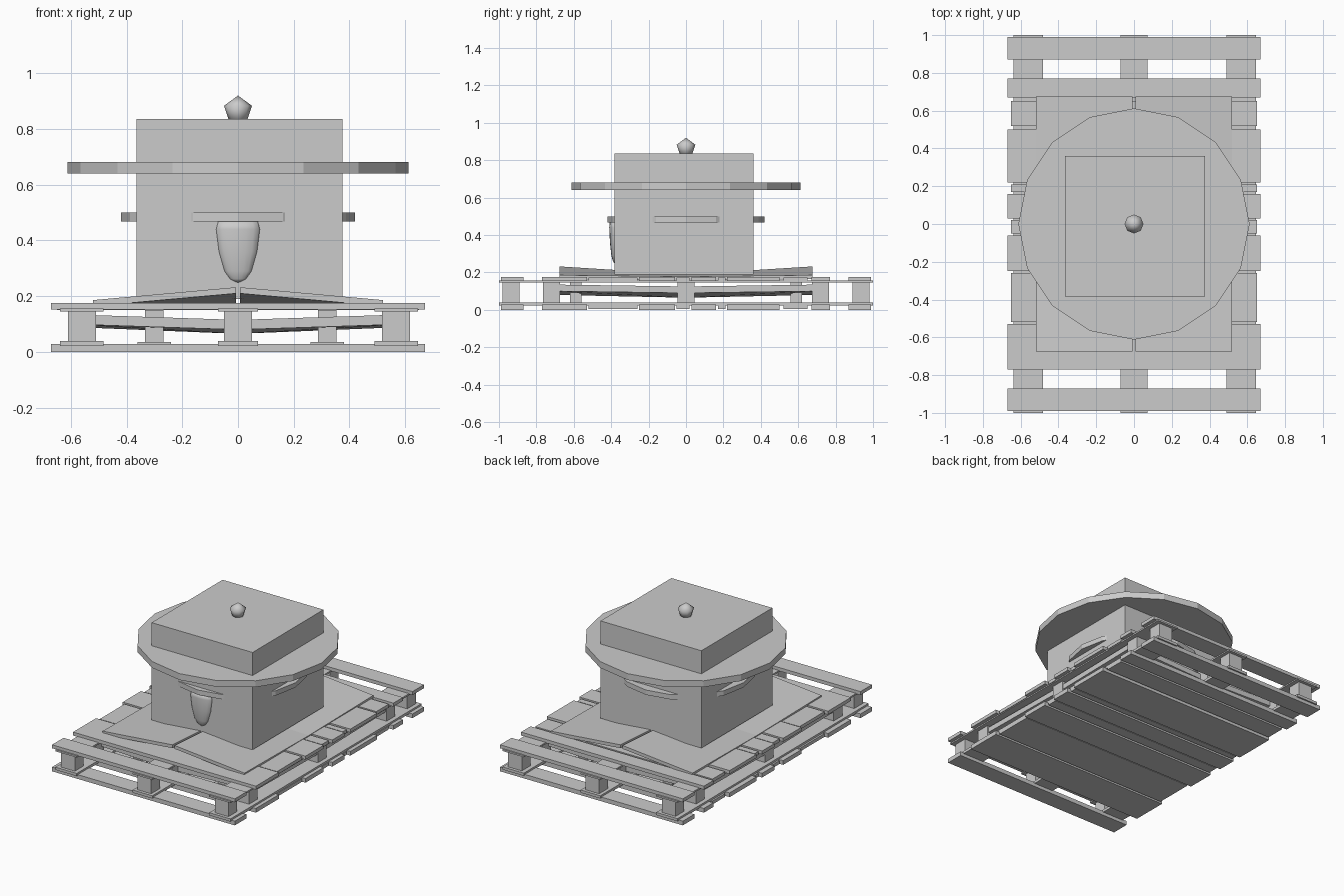
import bpy, bmesh
from math import pi, sin, cos

if "Cube" in bpy.data.objects:
    bpy.data.objects.remove(bpy.data.objects["Cube"])

grey = bpy.data.materials.new("plain_grey")
grey.use_nodes = True
grey.diffuse_color = (0.6, 0.6, 0.6, 1)
grey.node_tree.nodes["Principled BSDF"].inputs["Base Color"].default_value = (0.6, 0.6, 0.6, 1)


def finish(name, bm, smooth=False):
    bmesh.ops.recalc_face_normals(bm, faces=bm.faces)
    mesh = bpy.data.meshes.new(name)
    bm.to_mesh(mesh)
    bm.free()
    mesh.materials.append(grey)
    for p in mesh.polygons:
        p.use_smooth = smooth
    obj = bpy.data.objects.new(name, mesh)
    bpy.context.collection.objects.link(obj)
    return obj


def box(name, x, y, z):
    bm = bmesh.new()
    bmesh.ops.create_cube(bm, size=1)
    for v in bm.verts:
        v.co = [r[0] if c < 0 else r[1] for c, r in zip(v.co, (x, y, z))]
    return finish(name, bm)


def disc(name, radius, z0, z1):
    bm = bmesh.new()
    ring = [bm.verts.new((radius * cos(i * pi / 8), radius * sin(i * pi / 8), z0)) for i in range(16)]
    top = bmesh.ops.extrude_face_region(bm, geom=[bm.faces.new(ring)])["geom"]
    for v in top:
        if isinstance(v, bmesh.types.BMVert):
            v.co.z = z1
    return finish(name, bm)


def turned(name, profile, steps, centre=(0, 0), depth=1):
    """Spin (radius, z) pairs; depth squashes the result along y."""
    bm = bmesh.new()
    vs = [bm.verts.new((r, 0, z)) for r, z in profile]
    es = [bm.edges.new(p) for p in zip(vs, vs[1:])]
    bmesh.ops.spin(bm, geom=vs + es, axis=(0, 0, 1), cent=(0, 0, 0), angle=2 * pi, steps=steps)
    bmesh.ops.remove_doubles(bm, verts=bm.verts, dist=0.0005)
    for v in bm.verts:
        v.co.x += centre[0]
        v.co.y = v.co.y * depth + centre[1]
    return finish(name, bm, True)


def sheet(name, corners, thick):
    """Tilted four-cornered panel with vertical thickness."""
    bm = bmesh.new()
    top = [bm.verts.new(c) for c in corners]
    low = [bm.verts.new((x, y, z - thick)) for x, y, z in corners]
    bm.faces.new(top)
    bm.faces.new(low)
    for i in range(4):
        j = (i + 1) % 4
        bm.faces.new((top[i], top[j], low[j], low[i]))
    return finish(name, bm)


# Box, brim, narrow ring and knob
box("main_box", (-0.365, 0.375), (-0.383, 0.36), (0.19, 0.835))
disc("wide_brim", 0.612, 0.64, 0.682)
disc("narrow_ring", 0.42, 0.468, 0.5)
turned("top_knob", [(0, 0.92), (0.05, 0.883), (0.031, 0.825), (0, 0.825)], 8)

# Pointed bulge below the ring on the front
turned("front_spout", [(0, 0.47), (0.072, 0.47), (0.08, 0.44), (0.07, 0.36),
                       (0.05, 0.29), (0.03, 0.262), (0, 0.245)], 16, (0, -0.38), 0.38)

# Tilted panels, one per quadrant, above and inside the pallet
for sx, side in ((-1, "right"), (1, "left")):
    for sy, end in ((-1, "front"), (1, "back")):
        sheet(f"upper_panel_{end}_{side}",
              [(sx * 0.008, 0, 0.19), (sx * 0.52, 0, 0.178),
               (sx * 0.52, sy * 0.675, 0.186), (sx * 0.008, sy * 0.675, 0.232)], 0.022)
        sheet(f"inner_panel_{end}_{side}",
              [(0, 0, 0.1), (sx * 0.61, 0, 0.125),
               (sx * 0.61, sy * 0.7, 0.135), (0, sy * 0.7, 0.115)], 0.035)

# Cross boards of both decks
top_boards = [(-0.99, -0.87), (-0.77, -0.53), (-0.25, -0.06), (0.03, 0.16),
              (0.22, 0.5), (0.67, 0.77), (0.87, 0.99)]
for i, y in enumerate(top_boards):
    box(f"top_board_{i}", (-0.67, 0.67), y, (0.153, 0.176))
    box(f"bottom_board_{i}", (-0.67, 0.67), y, (0, 0.028))
for i, y in enumerate([(-0.52, -0.26), (-0.05, 0.02), (0.17, 0.21), (0.52, 0.65)]):
    box(f"short_top_board_{i}", (-0.65, 0.65), y, (0.15, 0.172))
    box(f"short_bottom_board_{i}", (-0.65, 0.65), y, (0.004, 0.026))

# Lengthwise rails and blocks between the decks
for x, half, row in ((-0.56, 0.078, "right"), (0, 0.072, "middle"), (0.567, 0.078, "left")):
    box(f"upper_rail_{row}", (x - half, x + half), (-1, 1), (0.145, 0.156))
    box(f"lower_rail_{row}", (x - half, x + half), (-1, 1), (0.022, 0.04))
    for i, y in enumerate((-0.935, -0.72, 0, 0.72, 0.935)):
        box(f"block_{row}_{i}", (x - 0.05, x + 0.05), (y - 0.045, y + 0.045), (0.038, 0.148))
for x in (-0.3, 0.32):
    for y in (-0.59, 0.59):
        box("small_block", (x - 0.033, x + 0.033), (y - 0.03, y + 0.03), (0.026, 0.15))
        box("small_block_foot", (x - 0.06, x + 0.06), (y - 0.07, y + 0.07), (0.024, 0.036))
